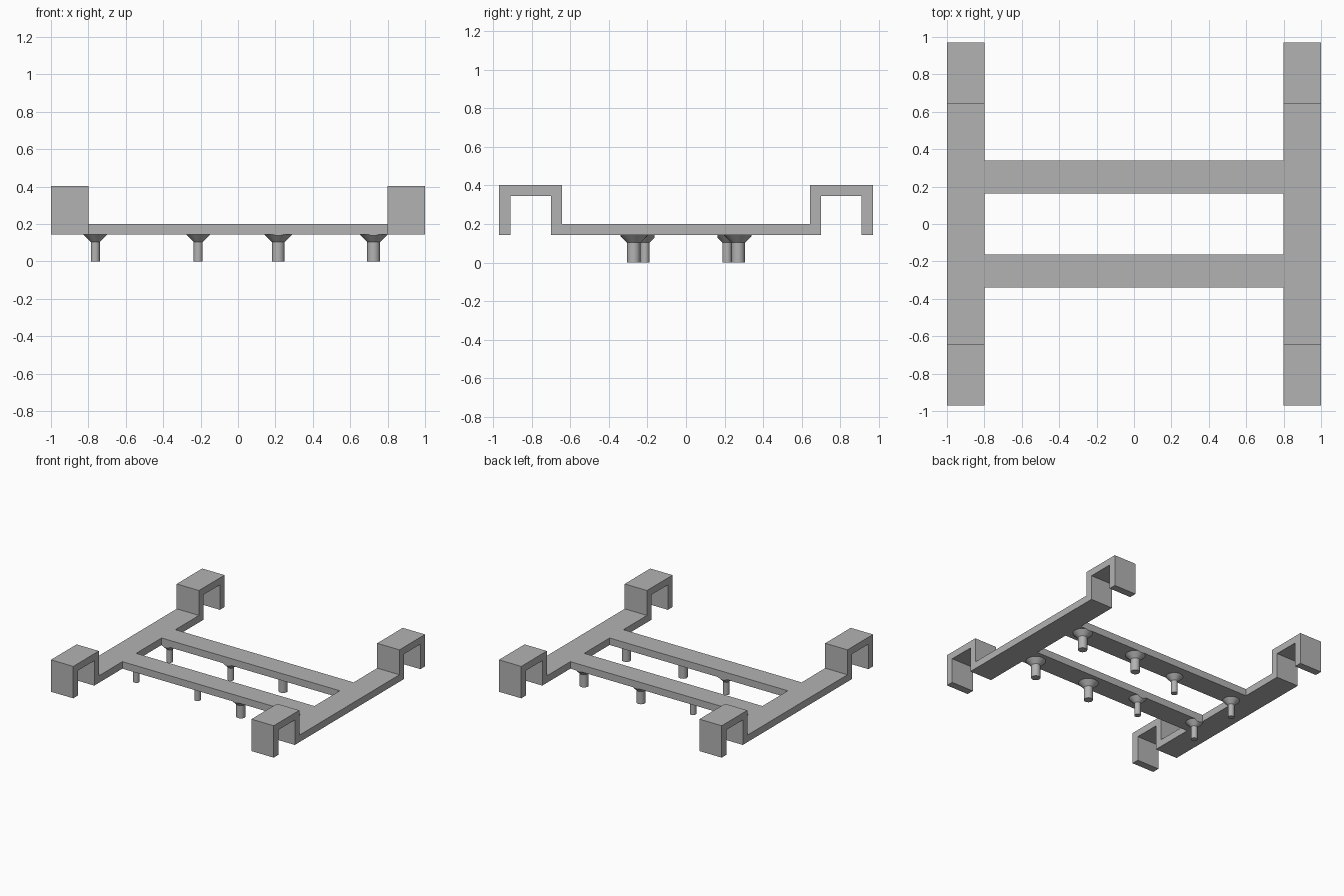
import bpy
import bmesh
from math import cos, sin, tau, radians

cube = bpy.data.objects.get("Cube")
if cube:
    bpy.data.objects.remove(cube, do_unlink=True)

grey = bpy.data.materials.new("mid_grey")
grey.use_nodes = True
colour = (0.45, 0.45, 0.45, 1)
grey.diffuse_color = colour
grey.node_tree.nodes["Principled BSDF"].inputs["Base Color"].default_value = colour

BOTTOM, TOP = 0.143, 0.2        # underside and top of the frame
BEAM_IN, BEAM_OUT = 0.163, 0.34  # cross beam edges in y


def finish(name, bm):
    bmesh.ops.recalc_face_normals(bm, faces=bm.faces)
    mesh = bpy.data.meshes.new(name)
    bm.to_mesh(mesh)
    bm.free()
    mesh.materials.append(grey)
    obj = bpy.data.objects.new(name, mesh)
    bpy.context.collection.objects.link(obj)
    return obj


def extrude_along_x(name, profile, x0, x1):
    """Sweep a (y, z) outline from x0 to x1."""
    bm = bmesh.new()
    face = bm.faces.new([bm.verts.new((x0, y, z)) for y, z in profile])
    result = bmesh.ops.extrude_face_region(bm, geom=[face])
    moved = [v for v in result["geom"] if isinstance(v, bmesh.types.BMVert)]
    bmesh.ops.translate(bm, verts=moved, vec=(x1 - x0, 0, 0))
    return finish(name, bm)


def make_peg(name, x, y, radius, flare):
    """Round peg with a flared collar, trimmed flush with the beam sides."""
    bm = bmesh.new()
    sides = 32
    rings = []
    for r, z in ((radius, 0), (radius, 0.103), (flare, BOTTOM)):
        rings.append([bm.verts.new((x + r * cos(tau * i / sides),
                                    y + r * sin(tau * i / sides), z))
                      for i in range(sides)])
    for low, high in zip(rings, rings[1:]):
        for i in range(sides):
            j = (i + 1) % sides
            bm.faces.new((low[i], low[j], high[j], high[i]))
    bm.faces.new(rings[0])
    bm.faces.new(rings[-1])
    side = 1 if y > 0 else -1
    for edge, outward in ((BEAM_OUT, side), (BEAM_IN, -side)):
        bmesh.ops.bisect_plane(bm, geom=bm.verts[:] + bm.edges[:] + bm.faces[:],
                               plane_co=(0, side * edge, 0),
                               plane_no=(0, outward, 0), clear_outer=True)
        bmesh.ops.holes_fill(bm, edges=[e for e in bm.edges if e.is_boundary])
    obj = finish(name, bm)
    bpy.ops.object.select_all(action="DESELECT")
    obj.select_set(True)
    bpy.context.view_layer.objects.active = obj
    bpy.ops.object.shade_smooth_by_angle(angle=radians(30))


# Side rails with a hook at each end
half = [(0.642, BOTTOM), (0.70, BOTTOM), (0.70, 0.345), (0.91, 0.345),
        (0.91, BOTTOM), (0.97, BOTTOM), (0.97, 0.402), (0.642, 0.402),
        (0.642, TOP)]
outline = half[1:] + [(-y, z) for y, z in reversed(half[1:])]
extrude_along_x("left_rail", outline, 0.8, 1.0)
extrude_along_x("right_rail", outline, -1.0, -0.8)

# Cross beams and their pegs, thicker on the left half
for row, side in (("front", -1), ("back", 1)):
    y0, y1 = side * BEAM_IN, side * BEAM_OUT
    extrude_along_x(row + "_cross_beam",
                    [(y0, BOTTOM), (y1, BOTTOM), (y1, TOP), (y0, TOP)], -0.8, 0.8)
    for place, x in (("outer", 0.725), ("inner", 0.215)):
        make_peg(f"{row}_left_{place}_peg", x, side * 0.271, 0.034, 0.074)
    for place, x in (("outer", -0.763), ("inner", -0.213)):
        make_peg(f"{row}_right_{place}_peg", x, side * 0.213, 0.024, 0.064)
